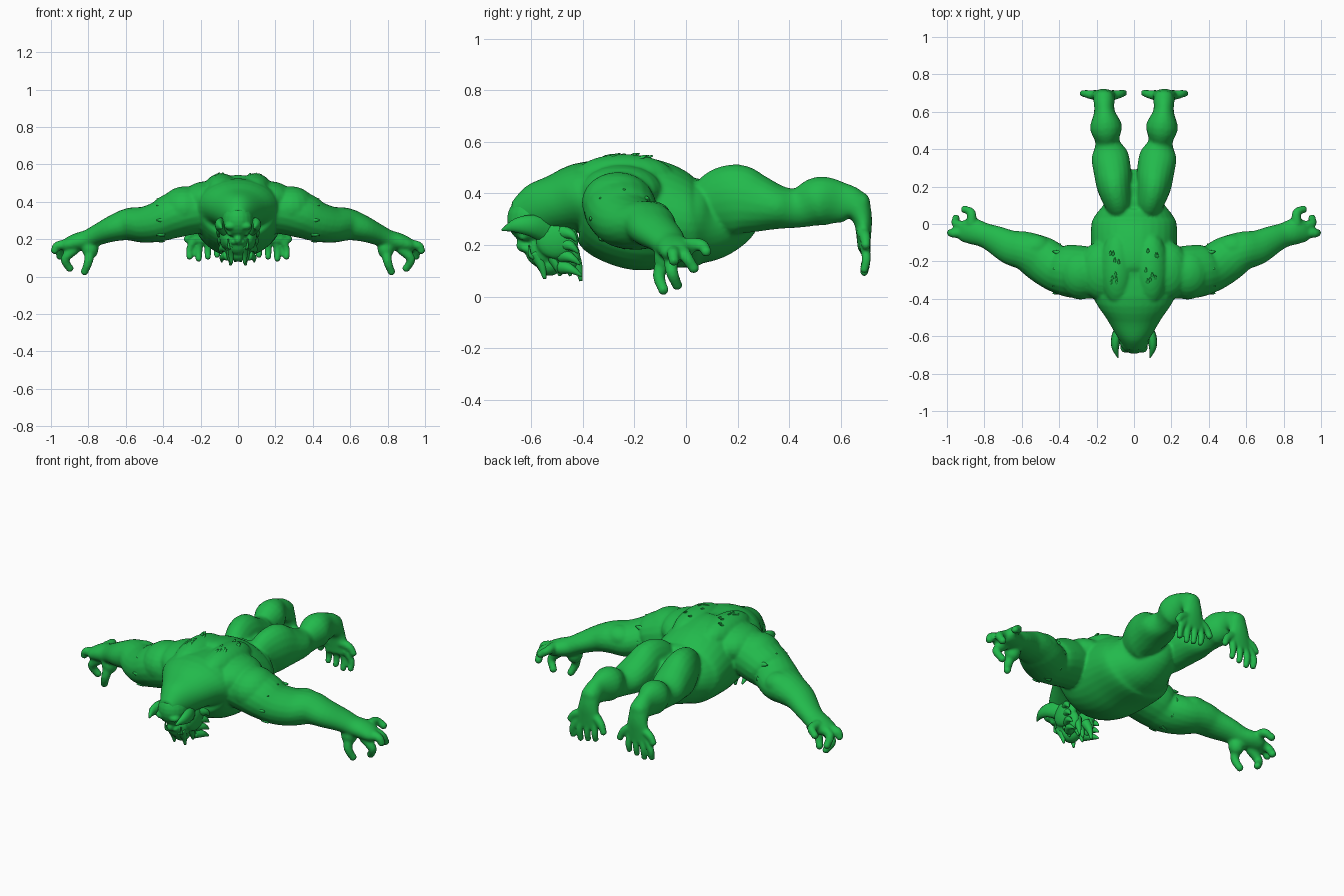
import bpy, bmesh, math, random
from mathutils import Vector, Matrix

random.seed(4)
if "Cube" in bpy.data.objects:
    bpy.data.objects.remove(bpy.data.objects["Cube"], do_unlink=True)

green = bpy.data.materials.new("skin_green")
green.use_nodes = True
green.diffuse_color = (0.016, 0.49, 0.072, 1)
green.node_tree.nodes["Principled BSDF"].inputs["Base Color"].default_value = green.diffuse_color


def spline(keys, steps=4):
    """Catmull-Rom through tuples of any length."""
    keys = [Vector(k) for k in keys]
    pad = [keys[0]] + keys + [keys[-1]]
    out = []
    for a, b, c, d in zip(pad, pad[1:], pad[2:], pad[3:]):
        for i in range(steps):
            t = i / steps
            out.append(b + (c - a) * t / 2 + (a * 2 - b * 5 + c * 4 - d) * t * t / 2
                       + (b * 3 - a - c * 3 + d) * t ** 3 / 2)
    return out + [keys[-1]]


def loft(bm, keys, ref, side=1, sides=20):
    """Elliptical tube; keys are x, y, z, radius along ref, other radius."""
    pts = spline(keys)
    pos = [Vector(p[:3]) for p in pts]
    rings = []
    for i, p in enumerate(pts):
        tan = (pos[min(i + 1, len(pos) - 1)] - pos[max(i - 1, 0)]).normalized()
        u = (Vector(ref) - tan * tan.dot(Vector(ref))).normalized()
        v = tan.cross(u)
        ring = []
        for k in range(sides):
            a = math.tau * k / sides
            co = pos[i] + u * math.cos(a) * p[3] + v * math.sin(a) * p[4]
            ring.append(bm.verts.new((co.x * side, co.y, co.z)))
        rings.append(ring)
    for r, q in zip(rings, rings[1:]):
        for k in range(sides):
            n = (k + 1) % sides
            bm.faces.new((r[k], r[n], q[n], q[k]))
    bm.faces.new(rings[0])
    bm.faces.new(rings[-1])


def ball(bm, center, radii, side=1):
    c = Vector((center[0] * side, center[1], center[2]))
    m = Matrix.Translation(c) @ Matrix.Diagonal((*radii, 1))
    bmesh.ops.create_uvsphere(bm, u_segments=20, v_segments=12, radius=1, matrix=m)


def digit(bm, path, r0, r1, side=1, bulb=True):
    """Bent round finger, toe, horn or spike through three points."""
    a, b, c = [Vector(p) for p in path]
    ref = (b - a).cross(c - b)
    if ref.length < 1e-6:
        ref = (b - a).orthogonal()
    rm = (r0 + r1) / 2
    loft(bm, [(*a, r0, r0), (*b, rm, rm), (*c, r1, r1)], ref.normalized(), side, 12)
    if bulb:
        ball(bm, c, (r1 * 1.08,) * 3, side)


def finish(name, bm, voxel=None):
    bmesh.ops.recalc_face_normals(bm, faces=bm.faces)
    for f in bm.faces:
        f.smooth = True
    mesh = bpy.data.meshes.new(name)
    bm.to_mesh(mesh)
    bm.free()
    mesh.materials.append(green)
    ob = bpy.data.objects.new(name, mesh)
    bpy.context.collection.objects.link(ob)
    if voxel:
        rm = ob.modifiers.new("fuse", 'REMESH')
        rm.mode, rm.voxel_size, rm.use_smooth_shade = 'VOXEL', voxel, True
        sm = ob.modifiers.new("soften", 'SMOOTH')
        sm.factor, sm.iterations = 0.5, 6


# Torso with neck, arms and legs fused into one skin
body = bmesh.new()
torso = [(-.67, .32, .045, .045), (-.6, .335, .09, .095), (-.5, .36, .15, .115),
         (-.4, .38, .215, .145), (-.3, .345, .225, .2), (-.2, .325, .225, .22),
         (-.1, .31, .23, .21), (0, .29, .228, .18), (.05, .29, .205, .168),
         (.11, .292, .158, .145), (.19, .325, .12, .118), (.25, .37, .065, .07)]
loft(body, [(0, *t) for t in torso], (1, 0, 0), sides=32)

arm = [(.12, -.27, .36, .12, .12), (.25, -.26, .355, .14, .13), (.35, -.25, .325, .14, .122),
       (.42, -.235, .295, .125, .108), (.5, -.185, .278, .122, .097), (.58, -.145, .28, .105, .088),
       (.66, -.125, .26, .093, .072), (.74, -.085, .228, .077, .058), (.8, -.06, .2, .066, .052),
       (.86, -.04, .185, .07, .048), (.91, -.035, .17, .06, .038), (.94, -.025, .16, .035, .02)]
fingers = [[(.79, -.085, .15), (.8, -.105, .08), (.82, -.088, .027)],
           [(.87, -.06, .15), (.925, -.055, .095), (.9, -.035, .045)],
           [(.9, -.045, .175), (.965, -.05, .165), (.98, -.047, .14)],
           [(.89, -.015, .18), (.95, .0, .155), (.952, .03, .11)],
           [(.87, .0, .2), (.87, .06, .2), (.905, .078, .175)]]
leg = [(.07, .05, .34, .06, .08), (.085, .12, .365, .078, .125), (.105, .2, .375, .093, .138),
       (.115, .28, .36, .1, .113), (.13, .37, .345, .098, .083), (.142, .44, .345, .065, .078),
       (.15, .52, .37, .086, .096), (.158, .6, .365, .056, .08), (.16, .655, .352, .056, .062),
       (.162, .685, .3, .06, .038), (.165, .69, .23, .074, .028), (.17, .69, .18, .076, .024)]
for s in (1, -1):
    loft(body, arm, (0, 1, 0), s)
    loft(body, leg, (1, 0, 0), s)
    # Shoulder, shoulder blade, upper back, elbow, thumb and heel masses
    ball(body, (.285, -.265, .365), (.13, .14, .118), s)
    ball(body, (.09, -.24, .46), (.095, .2, .093), s)
    ball(body, (.17, -.25, .41), (.13, .16, .1), s)
    ball(body, (.53, -.13, .305), (.09, .075, .065), s)
    ball(body, (.79, -.08, .15), (.045, .045, .055), s)
    ball(body, (.16, .68, .36), (.05, .036, .045), s)
    for f in fingers:
        digit(body, f, .029, .02, s)
    # Long hanging toes and a short spread toe on each side
    for k in range(4):
        x = .115 + .036 * k
        tip = .112 + .049 * k
        drop = .096 + .01 * abs(k - 2)
        digit(body, [(x, .69, .21), (tip, .7, .15), (tip, .692, drop)], .021, .0165, s)
    digit(body, [(.12, .685, .25), (.075, .695, .215), (.055, .7, .175)], .027, .018, s)
    digit(body, [(.2, .685, .25), (.25, .695, .23), (.272, .698, .2)], .027, .018, s)
finish("body", body, .008)

# Head: skull, brow, muzzle, jaw, nose, eyes and cheek flaps
head = bmesh.new()
ball(head, (0, -.6, .3), (.085, .095, .095))
ball(head, (0, -.55, .18), (.065, .075, .07))
ball(head, (0, -.53, .125), (.05, .05, .045))
ball(head, (0, -.625, .2), (.024, .035, .03))
for s in (1, -1):
    ball(head, (.04, -.66, .27), (.035, .03, .022), s)
    ball(head, (.04, -.63, .235), (.02, .02, .018), s)
    ball(head, (.065, -.5, .22), (.035, .085, .075), s)
    ball(head, (.05, -.46, .16), (.03, .05, .06), s)
    ball(head, (.022, -.615, .185), (.018, .024, .016), s)
finish("head", head, .006)

for s, label in ((1, "left"), (-1, "right")):
    # Broad curved horn above each cheek
    bm = bmesh.new()
    loft(bm, [(.06, -.54, .255, .03, .05), (.092, -.6, .275, .028, .042),
              (.1, -.66, .275, .02, .028), (.085, -.715, .258, .003, .003)], (1, 0, 0), s, 12)
    finish(label + "_horn", bm)
    # Fringe of spikes behind the cheek
    bm = bmesh.new()
    for k in range(4):
        z = .25 - .045 * k
        x = .07 - .006 * k
        digit(bm, [(x, -.48, z), (x + .03, -.445, z - .01), (x + .035, -.425 + .007 * k, z - .035)],
              .03, .005, s, False)
    finish(label + "_cheek_spikes", bm)
    # Beard spikes under the jaw and a tusk
    bm = bmesh.new()
    for y, x, z in ((-.56, .035, .068), (-.5, .045, .08), (-.42, .04, .06), (-.46, .015, .08)):
        digit(bm, [(x * .8, y - .025, .17), (x, y, .12), (x, y + .012, z)], .03, .006, s, False)
    digit(bm, [(.035, -.58, .15), (.05, -.605, .16), (.052, -.61, .2)], .012, .003, s, False)
    finish(label + "_beard_spikes", bm)
    # Small tufts on the upper back and around the upper arm
    bm = bmesh.new()
    for k in range(9):
        x = random.uniform(.06, .13)
        y = random.uniform(-.34, -.14)
        z = .46 + .093 * math.sqrt(1 - ((x - .09) / .095) ** 2 - ((y + .24) / .2) ** 2)
        digit(bm, [(x, y, z - .014), (x, y + .012, z - .002), (x, y + .026, z + .004)], .012, .002, s, False)
    for k in range(8):
        a = math.tau * k / 8
        p = Vector((.4, -.24 + .118 * math.cos(a), .302 + .1 * math.sin(a)))
        out = Vector((0, math.cos(a), math.sin(a)))
        digit(bm, [p, p + out * .008 + Vector((.014, 0, 0)), p + out * .014 + Vector((.035, 0, 0))],
              .02, .003, s, False)
    finish(label + "_tufts", bm)
